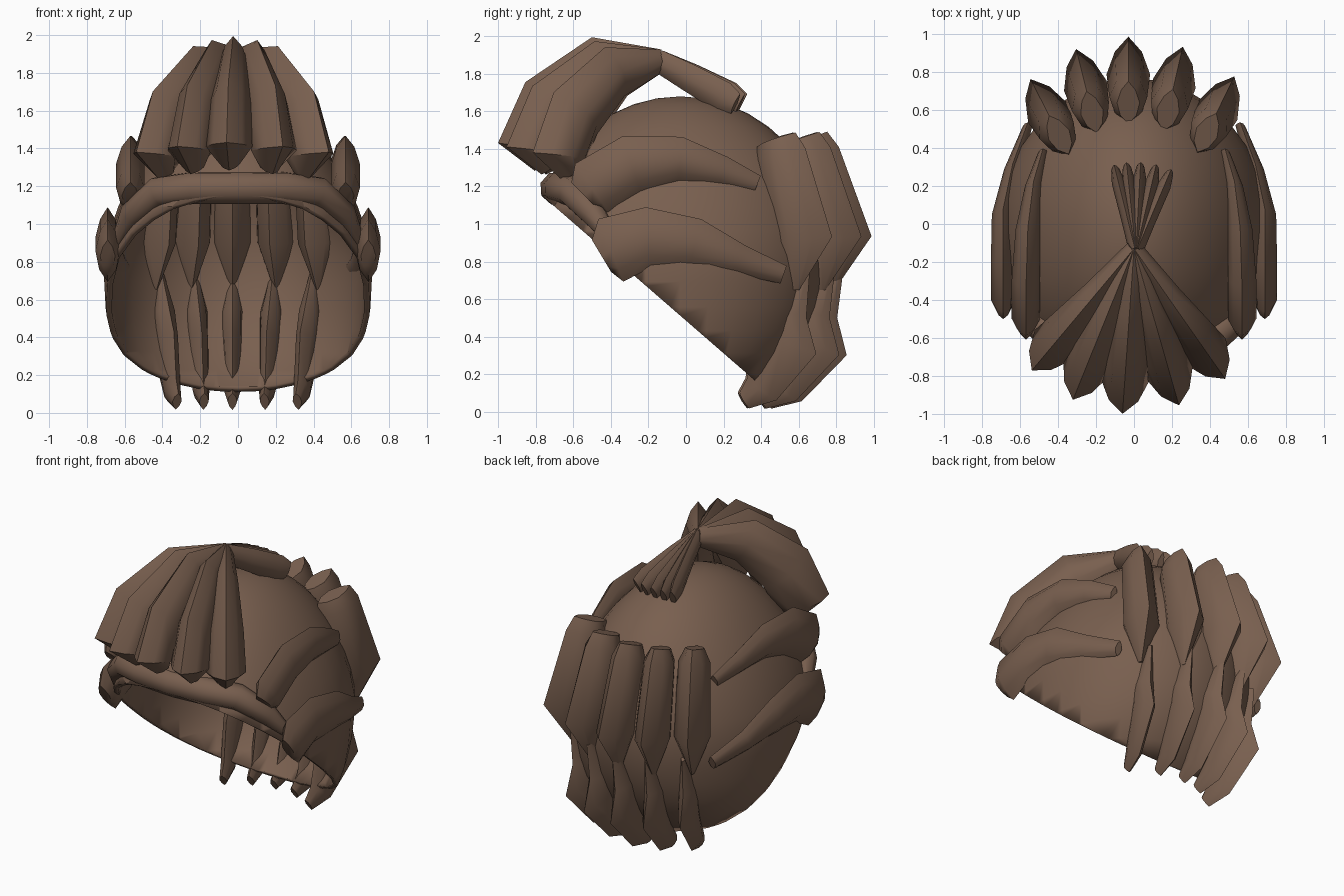
import bpy, bmesh, math
from mathutils import Vector

if "Cube" in bpy.data.objects:
    bpy.data.objects.remove(bpy.data.objects["Cube"], do_unlink=True)

brown = bpy.data.materials.new("hair_brown")
brown.use_nodes = True
COLOUR = (0.19, 0.115, 0.078, 1)
brown.diffuse_color = COLOUR
brown.node_tree.nodes["Principled BSDF"].inputs["Base Color"].default_value = COLOUR

# Lock cross-section (side, out) with a ridge on the outer edge
SECTION = [(0, 1), (.62, .6), (1, 0), (.7, -.6), (0, -1), (-.7, -.6), (-1, 0), (-.62, .6)]


def finish(name, bm, angle=48):
    bmesh.ops.recalc_face_normals(bm, faces=bm.faces)
    mesh = bpy.data.meshes.new(name)
    bm.to_mesh(mesh)
    bm.free()
    mesh.materials.append(brown)
    obj = bpy.data.objects.new(name, mesh)
    bpy.context.collection.objects.link(obj)
    bpy.ops.object.select_all(action='DESELECT')
    obj.select_set(True)
    bpy.context.view_layer.objects.active = obj
    bpy.ops.object.shade_smooth_by_angle(angle=math.radians(angle))
    return obj


def loft(name, rings, side):
    """Skin a lock through (centre, half width, half depth) rings."""
    bm = bmesh.new()
    pts = [Vector(r[0]) for r in rings]
    loops = []
    for i, (_, w, d) in enumerate(rings):
        t = (pts[min(i + 1, len(pts) - 1)] - pts[max(i - 1, 0)]).normalized()
        out = t.cross(side).normalized()
        loops.append([bm.verts.new(pts[i] + side * (w * u) + out * (d * v)) for u, v in SECTION])
    n = len(SECTION)
    for a, b in zip(loops, loops[1:]):
        for k in range(n):
            bm.faces.new((a[k], a[(k + 1) % n], b[(k + 1) % n], b[k]))
    bm.faces.new(loops[0])
    bm.faces.new(loops[-1])
    return finish(name, bm)


def strand(name, origin, degrees, rings, reach=1, drop=0):
    """Lock running outward from origin; rings are (reach, height, width, depth)."""
    a = math.radians(degrees)
    f = Vector((math.sin(a), -math.cos(a), 0))
    base = Vector((*origin, 0))
    path = [(base + f * (r * reach) + Vector((0, 0, z - drop * min(1, abs(r) * 3))), w, d)
            for r, z, w, d in rings]
    loft(name, path, Vector((math.cos(a), math.sin(a), 0)))


# Cap: ellipsoid, narrower at the crown, squarer below and in front, sliced by a slanted plane
bm = bmesh.new()
bmesh.ops.create_uvsphere(bm, u_segments=32, v_segments=20, radius=1)
for v in bm.verts:
    x, y, h = v.co
    width = .71 * (1 - .2 * h if h > 0 else 1 + .4 * h * h)
    length = .8 * (1 + .2 * x * x if y < 0 else 1)
    v.co = Vector((x * width, y * length - .03, h * (.85 if h > 0 else .88) + .83))
bmesh.ops.bisect_plane(bm, geom=bm.verts[:] + bm.edges[:] + bm.faces[:],
                       plane_co=(0, 0, .485), plane_no=(0, -.66, -.76), clear_outer=True)
cap = finish("cap", bm)
shell = cap.modifiers.new("thickness", 'SOLIDIFY')
shell.thickness = .03
shell.offset = -1

# Rolled brow along the front of the cap
half = [((.24, -.67, 1.19), .09), ((.42, -.6, 1.17), .085),
        ((.56, -.49, 1.05), .07), ((.65, -.36, .88), .03)]
brow = [((-p[0], p[1], p[2]), r) for p, r in reversed(half)] + [((0, -.69, 1.19), .09)] + half
curve = bpy.data.curves.new("brow_path", 'CURVE')
curve.dimensions = '3D'
curve.bevel_depth = 1
curve.bevel_resolution = 2
curve.use_fill_caps = True
spline = curve.splines.new('POLY')
spline.points.add(len(brow) - 1)
for point, (co, r) in zip(spline.points, brow):
    point.co = (*co, 1)
    point.radius = r
temp = bpy.data.objects.new("brow_path", curve)
bpy.context.collection.objects.link(temp)
bpy.context.view_layer.update()
mesh = bpy.data.meshes.new_from_object(temp.evaluated_get(bpy.context.evaluated_depsgraph_get()))
bm = bmesh.new()
bm.from_mesh(mesh)
bpy.data.objects.remove(temp, do_unlink=True)
bpy.data.meshes.remove(mesh)
finish("brow_roll", bm, 60)

# Fringe fanning forward from the knot
FRINGE = [(0, 1.87, .045, .06), (.32, 1.86, .075, .145), (.59, 1.64, .11, .18),
          (.7, 1.41, .125, .175), (.63, 1.32, .055, .06)]
for i, (angle, drop) in enumerate([(-40, .05), (-22, .02), (-4, 0), (16, .02), (35, .05)]):
    strand(f"fringe_lock_{i + 1}", (0, -.13), angle, FRINGE, 1 - drop, drop)

# Short tail spreading back over the crown
TAIL = [(0, 1.87, .035, .06), (.18, 1.78, .034, .075), (.38, 1.675, .036, .085), (.45, 1.64, .022, .06)]
for i, angle in enumerate([194, 186, 177, 167, 157]):
    strand(f"tail_lock_{i + 1}", (.01, -.15), angle, TAIL)

# Rear locks: broad upper row pinching into a narrow lower row
UPPER = [(.14, 1.45, .06, .12), (.17, 1.37, .1, .15), (.29, .91, .115, .2), (.26, .65, .015, .03)]
LOWER = [(.31, .76, .015, .03), (.21, .53, .06, .1), (.19, .37, .06, .18),
         (.04, .12, .045, .1), (-.07, .06, .025, .05)]
REAR = [(-.34, .36, 207, .88), (-.19, .46, 194, .96), (-.03, .5, 180, 1),
        (.15, .47, 167, .96), (.33, .37, 154, .88)]
for i, (x, y, angle, reach) in enumerate(REAR):
    strand(f"rear_upper_lock_{i + 1}", (x, y), angle, UPPER, reach)
    strand(f"rear_lower_lock_{i + 1}", (x, y), 180 + (angle - 180) * .6, LOWER, reach)

# Swept side locks, mirrored left and right
SIDE = {
    "upper": [((.48, .38, 1.21), .025, .05), ((.53, .2, 1.28), .045, .08), ((.56, -.03, 1.345), .065, .12),
              ((.57, -.29, 1.32), .075, .155), ((.57, -.5, 1.19), .075, .16), ((.57, -.54, 1.15), .045, .1)],
    "lower": [((.56, .52, .73), .025, .05), ((.64, .29, .81), .045, .08), ((.69, .05, .9), .06, .13),
              ((.69, -.2, .93), .065, .16), ((.69, -.4, .86), .065, .18), ((.69, -.45, .83), .04, .1)],
}
for level, rings in SIDE.items():
    for label, s in (("left", 1), ("right", -1)):
        loft(f"{label}_{level}_side_lock",
             [((c[0] * s, c[1], c[2]), w, d) for c, w, d in rings], Vector((1, 0, 0)))
